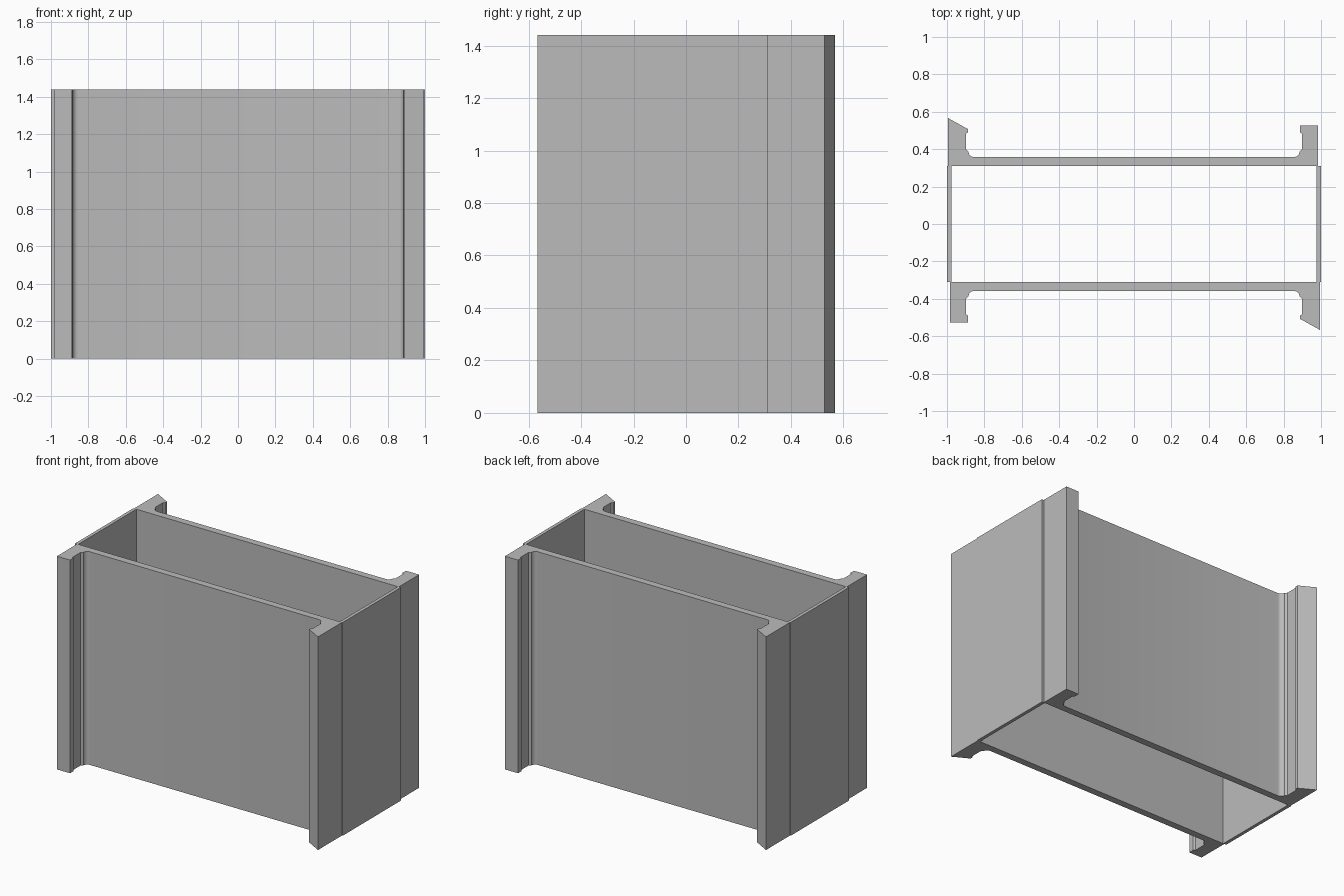
import bpy, bmesh, math

HEIGHT = 1.44

cube = bpy.data.objects.get("Cube")
if cube:
    bpy.data.objects.remove(cube, do_unlink=True)

grey = bpy.data.materials.new("plain grey")
grey.use_nodes = True
colour = (0.5, 0.5, 0.5, 1)
grey.diffuse_color = colour
grey.node_tree.nodes["Principled BSDF"].inputs["Base Color"].default_value = colour


def extrude_profile(name, points):
    """Raise a closed plan outline to the full height."""
    bm = bmesh.new()
    base = bm.faces.new([bm.verts.new((x, y, 0)) for x, y in points])
    grown = bmesh.ops.extrude_face_region(bm, geom=[base])["geom"]
    top = [v for v in grown if isinstance(v, bmesh.types.BMVert)]
    bmesh.ops.translate(bm, verts=top, vec=(0, 0, HEIGHT))
    bmesh.ops.recalc_face_normals(bm, faces=bm.faces)
    mesh = bpy.data.meshes.new(name)
    bm.to_mesh(mesh)
    bm.free()
    mesh.materials.append(grey)
    obj = bpy.data.objects.new(name, mesh)
    bpy.context.collection.objects.link(obj)
    bpy.context.view_layer.objects.active = obj
    bpy.ops.object.select_all(action="DESELECT")
    obj.select_set(True)
    bpy.ops.object.shade_smooth_by_angle(angle=math.radians(30))
    return obj


def inner_corner(side):
    """Lip, recess and rounded root on the inside of a flange, top to bottom."""
    pts = [(0.887, 0.49), (0.898, 0.483), (0.898, 0.40), (0.889, 0.39)]
    for i in range(7):
        a = math.radians(15 * i)
        pts.append((0.855 + 0.03 * math.cos(a), 0.388 - 0.03 * math.sin(a)))
    return [(side * x, y) for x, y in pts]


# Channel: web with a bevelled flange on one end and a square one on the other
channel = [(-0.995, 0.31), (-0.995, 0.567), (-0.887, 0.507)]
channel += inner_corner(-1)
channel += inner_corner(1)[::-1]
channel += [(0.887, 0.527), (0.985, 0.527), (0.985, 0.31)]

# The front channel is the back one turned half way round
extrude_profile("back_channel", channel)
extrude_profile("front_channel", [(-x, -y) for x, y in channel])

# Thin end plates joining the channels
for name, s in (("left_end_plate", 1), ("right_end_plate", -1)):
    extrude_profile(name, [(s * 0.977, -0.31), (s, -0.31), (s, 0.31), (s * 0.977, 0.31)])
